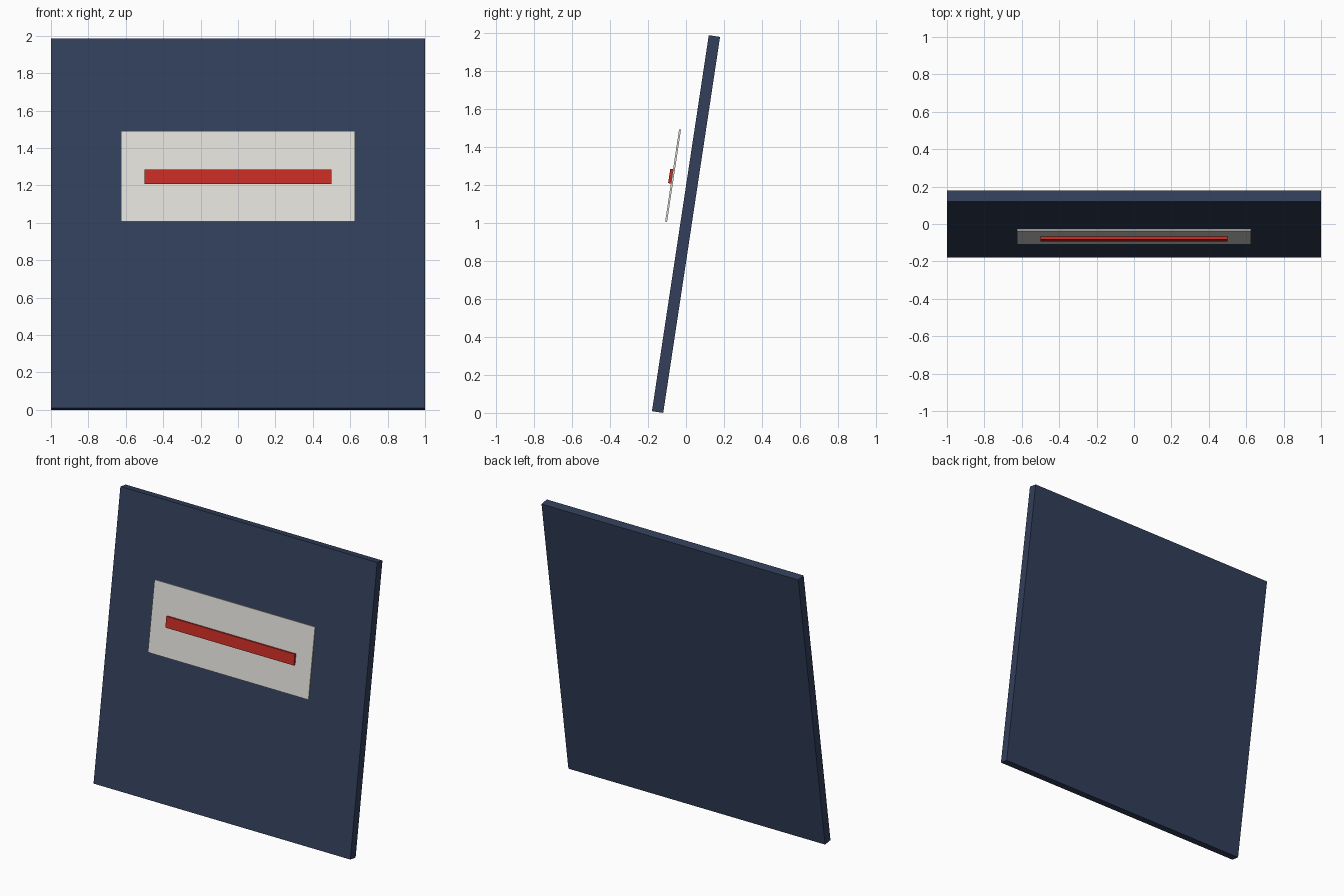
import bpy
from math import sin, cos

if "Cube" in bpy.data.objects:
    bpy.data.objects.remove(bpy.data.objects["Cube"])

TILT = 0.15  # backward lean, radians
HEIGHT, DEPTH = 2.0, 0.06
MID_Z = (HEIGHT * cos(TILT) + DEPTH * sin(TILT)) / 2


def slab(name, size, y, z, color):
    """Leaning box, sized in its own axes and centred on x = 0."""
    bpy.ops.mesh.primitive_cube_add(size=1, location=(0, y, z), rotation=(-TILT, 0, 0))
    ob = bpy.context.object
    ob.name = name
    ob.scale = size
    bpy.ops.object.transform_apply(location=False, rotation=False, scale=True)
    mat = bpy.data.materials.new(name + "_paint")
    mat.diffuse_color = (*color, 1)
    mat.use_nodes = True
    mat.node_tree.nodes["Principled BSDF"].inputs["Base Color"].default_value = mat.diffuse_color
    ob.data.materials.append(mat)
    return ob


# Navy backing panel
slab("panel", (2.0, DEPTH, HEIGHT), 0, MID_Z, (0.032, 0.05, 0.105))
# Off-white plate floating in front of the panel
slab("plate", (1.25, 0.01, 0.49), -0.068, 1.248, (0.75, 0.74, 0.70))
# Red stripe on the plate
slab("stripe", (1.0, 0.015, 0.076), -0.081, 1.245, (0.55, 0.025, 0.018))
